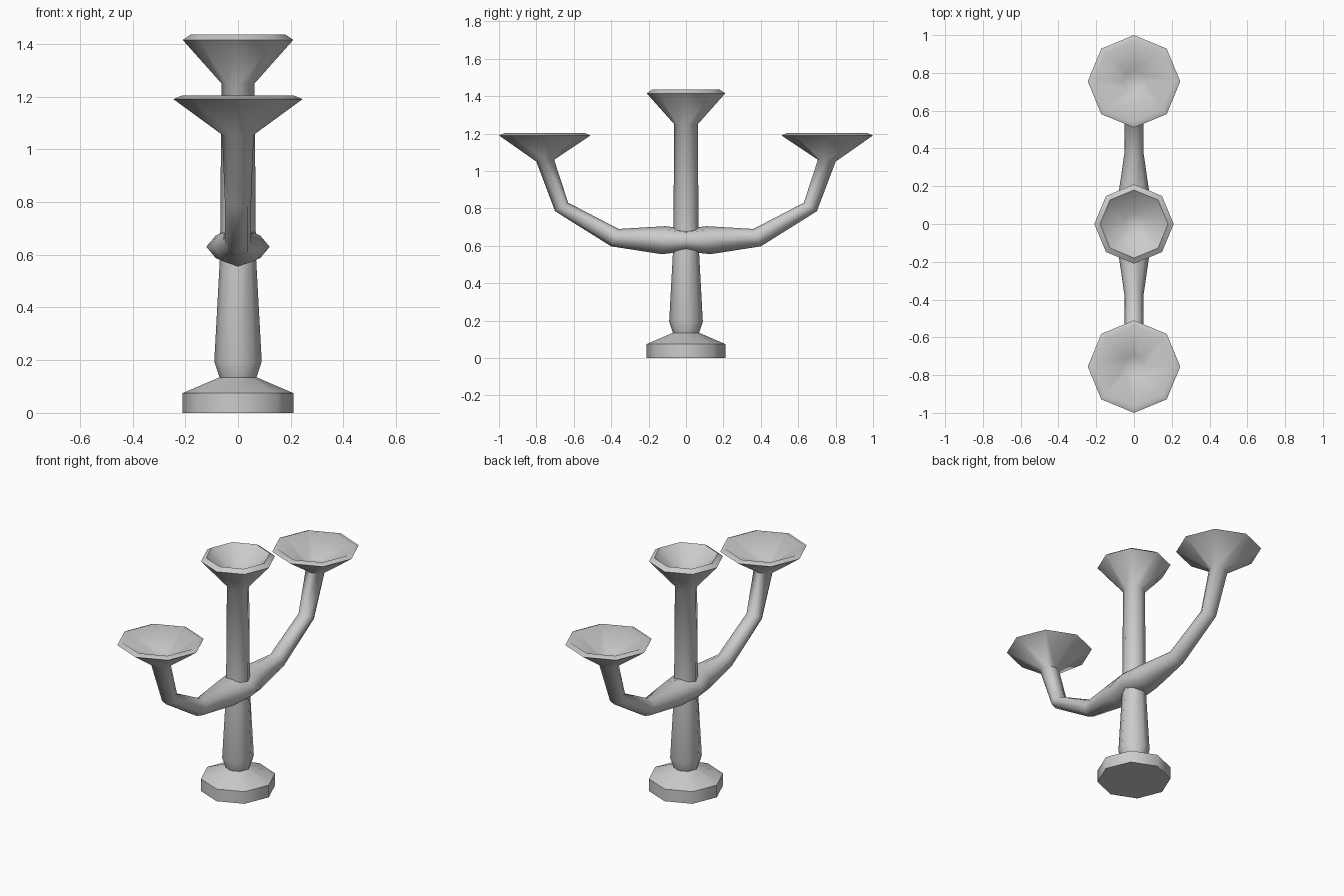
import bpy, math

if "Cube" in bpy.data.objects:
    bpy.data.objects.remove(bpy.data.objects["Cube"])

SIDES = 8


def loft(name, rings, cap_start):
    """Octagonal skin through rings given as (y_a, z_a, y_b, z_b, half_width_x)."""
    verts, faces = [], []
    for ya, za, yb, zb, rx in rings:
        for i in range(SIDES):
            a = 2 * math.pi * i / SIDES
            c = math.cos(a)
            verts.append((rx * math.sin(a),
                          (ya + yb) / 2 + c * (yb - ya) / 2,
                          (za + zb) / 2 + c * (zb - za) / 2))
    for r in range(len(rings) - 1):
        for i in range(SIDES):
            j = (i + 1) % SIDES
            a, b = r * SIDES, (r + 1) * SIDES
            faces.append((a + j, a + i, b + i, b + j))
    last = (len(rings) - 1) * SIDES
    faces.append([last + i for i in reversed(range(SIDES))])
    if cap_start:
        faces.append(list(range(SIDES)))
    mesh = bpy.data.meshes.new(name)
    mesh.from_pydata(verts, [], faces)
    obj = bpy.data.objects.new(name, mesh)
    bpy.context.collection.objects.link(obj)
    bpy.ops.object.select_all(action='DESELECT')
    obj.select_set(True)
    bpy.context.view_layer.objects.active = obj
    return obj


def level(y, z, r):
    """A horizontal ring."""
    return (y - r, z, y + r, z, r)


def smooth():
    bpy.ops.object.mode_set(mode='EDIT')
    bpy.ops.mesh.select_all(action='SELECT')
    bpy.ops.mesh.normals_make_consistent(inside=False)
    bpy.ops.object.mode_set(mode='OBJECT')
    bpy.ops.object.shade_smooth_by_angle(angle=math.radians(65))


# Foot, central stem and its hollow cup
stem_profile = [(0.21, 0), (0.21, 0.075), (0.07, 0.135), (0.09, 0.195),
                (0.068, 0.6), (0.063, 1.25), (0.21, 1.415), (0.18, 1.435),
                (0.06, 1.33)]
loft("central_stem", [level(0, z, r) for r, z in stem_profile], True)
smooth()

# Side arms with hollow cups, mirrored across the stem
arms = loft("side_arms", [
    (0, 0.69, 0, 0.57, 0.12),
    (0.11, 0.705, 0.13, 0.555, 0.088),
    (0.36, 0.69, 0.40, 0.597, 0.05),
    (0.63, 0.83, 0.70, 0.785, 0.05),
    (0.705, 1.06, 0.80, 1.05, 0.06),
    level(0.755, 1.19, 0.245),
    level(0.755, 1.203, 0.215),
    level(0.755, 1.10, 0.06),
], False)
mirror = arms.modifiers.new("mirror", 'MIRROR')
mirror.use_axis = (False, True, False)
bpy.ops.object.modifier_apply(modifier="mirror")
smooth()
